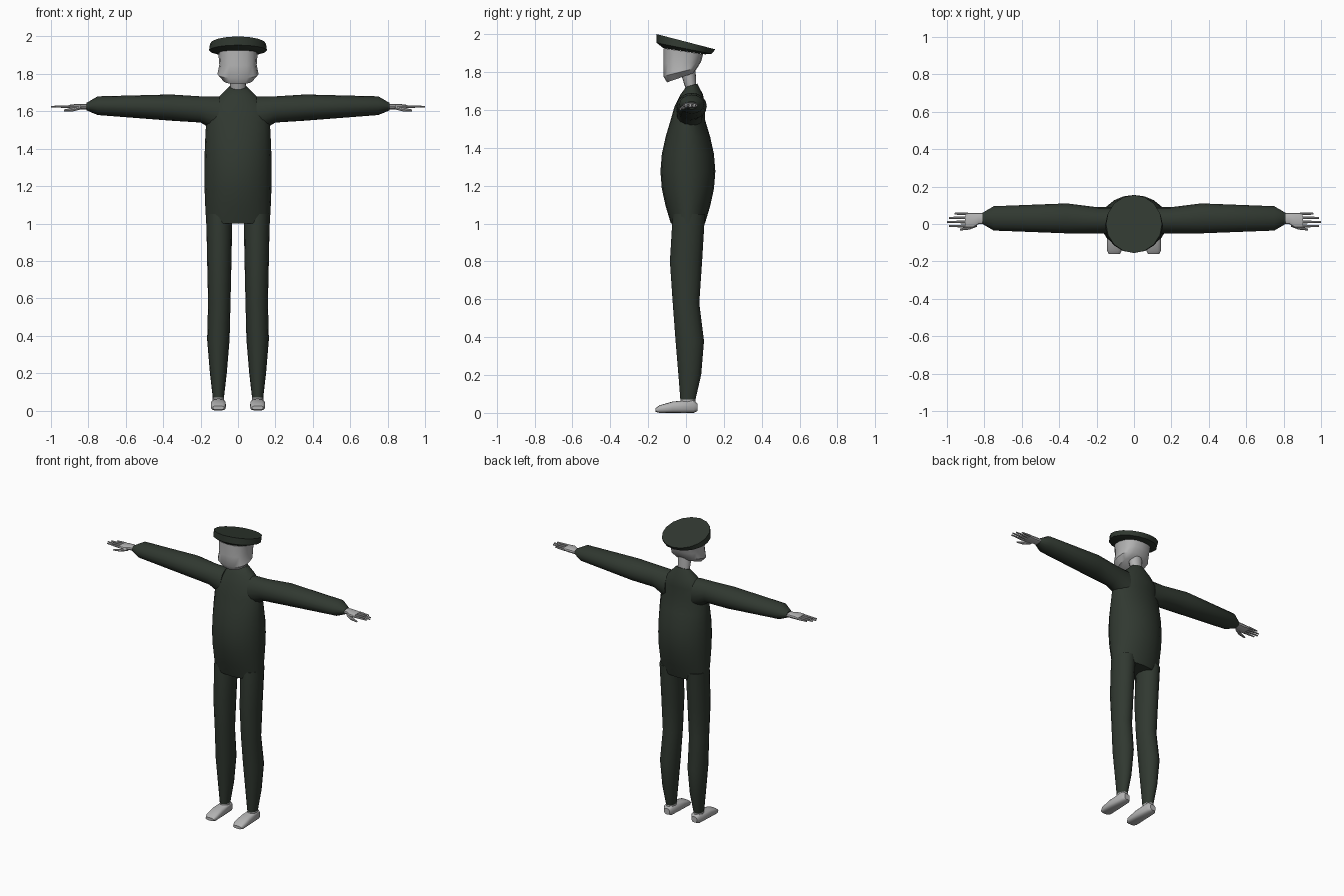
import bpy, bmesh
from math import sin, cos, pi, radians, copysign

cube = bpy.data.objects.get("Cube")
if cube:
    bpy.data.objects.remove(cube)


def material(name, colour):
    mat = bpy.data.materials.new(name)
    mat.use_nodes = True
    mat.diffuse_color = colour
    mat.node_tree.nodes["Principled BSDF"].inputs["Base Color"].default_value = colour
    return mat


green = material("dark green cloth", (0.03, 0.04, 0.03, 1))
grey = material("light grey", (0.45, 0.45, 0.45, 1))


def rounded(angle_value, power):
    """Coordinate of a superellipse, squarer as the power rises."""
    return copysign(abs(angle_value) ** (2 / power), angle_value)


def place(axis, along, across, other):
    """Turn loft coordinates into x, y and z for the chosen axis."""
    if axis == "x":
        return along, across, other
    if axis == "y":
        return across, along, other
    return across, other, along


def loft(name, mat, axis, rings, sides=16, power=2, mirror=1):
    """Skin rings given as position, two centres, two radii and an optional tilt."""
    bm = bmesh.new()
    loops = []
    for position, centre_a, centre_b, radius_a, radius_b, *tilt in rings:
        loop = []
        for i in range(sides):
            angle = 2 * pi * i / sides
            a = radius_a * rounded(cos(angle), power)
            b = radius_b * rounded(sin(angle), power)
            along = position + sum(tilt) * b
            x, y, z = place(axis, along, centre_a + a, centre_b + b)
            loop.append(bm.verts.new((x * mirror, y, z)))
        loops.append(loop)
    for lower, upper in zip(loops, loops[1:]):
        for i in range(sides):
            bm.faces.new((lower[i - 1], lower[i], upper[i], upper[i - 1]))
    bm.faces.new(loops[0])
    bm.faces.new(loops[-1])
    bmesh.ops.recalc_face_normals(bm, faces=bm.faces)
    for face in bm.faces:
        face.smooth = True
    mesh = bpy.data.meshes.new(name)
    bm.to_mesh(mesh)
    bm.free()
    mesh.materials.append(mat)
    mesh.set_sharp_from_angle(angle=radians(38))
    bpy.context.collection.objects.link(bpy.data.objects.new(name, mesh))


def belly(step, steps=6):
    """Torso ring that swells from the hips and narrows again at the chest."""
    swell = sin(pi * step / steps)
    return 1 + 0.55 * step / steps, 0, 0.01, 0.17 + 0.01 * swell, 0.09 + 0.055 * swell


# Jacket, closing over the shoulders into a collar
shoulders = [(1.62, 0, 0.02, 0.16, 0.08), (1.68, 0, 0.03, 0.1, 0.06), (1.73, 0, 0.03, 0.05, 0.03, 0.3)]
loft("jacket", green, "z", [belly(step) for step in range(7)] + shoulders, sides=20)

# Neck and head
loft("neck", grey, "z", [(1.7, 0, 0.03, 0.04, 0.025, 0.3), (1.81, 0, 0.01, 0.045, 0.04, 0.3)])
loft("head", grey, "z", [
    (1.77, 0, -0.03, 0.08, 0.07, 0.35),
    (1.8, 0, -0.03, 0.11, 0.09, 0.25),
    (1.85, 0, -0.02, 0.1, 0.1, 0.05),
    (1.91, 0, -0.015, 0.105, 0.105, -0.15),
], power=2.5)

# Flat-topped cap, tilted back
loft("cap", green, "z", [
    (1.91, 0, -0.01, 0.11, 0.11, -0.15),
    (1.925, 0, -0.01, 0.155, 0.145, -0.2),
    (1.96, 0, 0, 0.15, 0.155, -0.26),
])


def build_arm(side, mirror):
    loft(side + "_sleeve", green, "x", [
        (0.1, 0.02, 1.58, 0.07, 0.1),
        (0.2, 0.02, 1.61, 0.07, 0.07),
        (0.36, 0.03, 1.62, 0.08, 0.07),
        (0.75, 0.03, 1.63, 0.065, 0.05),
        (0.81, 0.03, 1.625, 0.03, 0.02),
    ], mirror=mirror)
    loft(side + "_hand", grey, "x", [
        (0.78, 0.03, 1.625, 0.03, 0.015),
        (0.83, 0.03, 1.625, 0.03, 0.015),
        (0.86, 0.02, 1.625, 0.04, 0.015),
        (0.9, 0.02, 1.625, 0.04, 0.01),
    ], sides=12, power=2.5, mirror=mirror)
    # Evenly spaced fingers, the middle one longest
    for i, finger in enumerate(("little", "ring", "middle", "index")):
        y = 0.055 - 0.022 * i
        tip = 1 - 0.01 * (i - 2) ** 2
        loft(f"{side}_{finger}_finger", grey, "x", [
            (0.89, y, 1.625, 0.008, 0.008),
            (tip, y, 1.625, 0.005, 0.004),
        ], sides=8, mirror=mirror)
    loft(side + "_thumb", grey, "x", [
        (0.84, 0, 1.62, 0.015, 0.01),
        (0.88, -0.02, 1.61, 0.01, 0.01),
        (0.93, -0.03, 1.605, 0.005, 0.005),
    ], sides=8, mirror=mirror)


def build_leg(side, mirror):
    loft(side + "_trouser_leg", green, "z", [
        (0.07, 0.105, 0.01, 0.03, 0.04),
        (0.2, 0.105, 0.02, 0.045, 0.06),
        (0.38, 0.105, 0.02, 0.06, 0.075),
        (0.58, 0.1, 0, 0.06, 0.07),
        (0.8, 0.1, 0, 0.065, 0.085),
        (1.05, 0.1, 0.015, 0.07, 0.085),
    ], mirror=mirror)
    loft(side + "_ankle", grey, "z", [
        (0.04, 0.105, 0.01, 0.03, 0.04),
        (0.09, 0.105, 0.01, 0.03, 0.04),
    ], mirror=mirror)
    loft(side + "_shoe", grey, "y", [
        (0.06, 0.105, 0.03, 0.02, 0.02),
        (0.04, 0.105, 0.035, 0.035, 0.035),
        (-0.07, 0.105, 0.03, 0.04, 0.03),
        (-0.14, 0.105, 0.02, 0.04, 0.02),
        (-0.16, 0.105, 0.015, 0.03, 0.01),
    ], power=3, mirror=mirror)


for side, mirror in (("left", 1), ("right", -1)):
    build_arm(side, mirror)
    build_leg(side, mirror)
